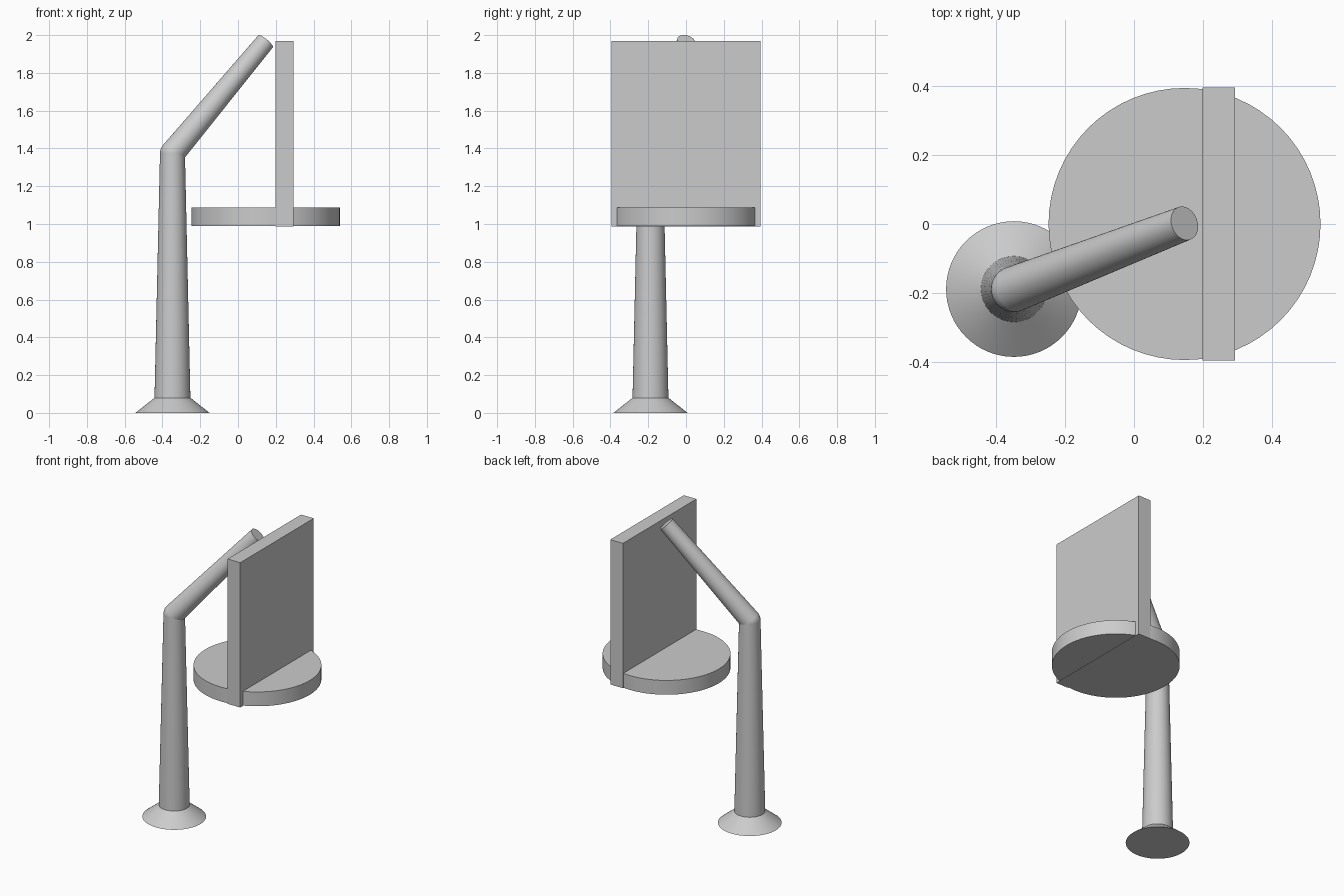
import bpy
from mathutils import Vector

old = bpy.data.objects.get("Cube")
if old:
    bpy.data.objects.remove(old, do_unlink=True)

GREY = (0.6, 0.6, 0.6, 1.0)
grey = bpy.data.materials.new("plain grey")
grey.use_nodes = True
grey.diffuse_color = GREY
grey.node_tree.nodes["Principled BSDF"].inputs["Base Color"].default_value = GREY


def finish(name, smooth=True):
    ob = bpy.context.object
    ob.name = name
    ob.data.materials.append(grey)
    if smooth:
        bpy.ops.object.shade_smooth_by_angle()
    return ob


def tapered_rod(name, start, end, r_start, r_end):
    """Round rod with capped ends running between two points."""
    axis = end - start
    bpy.ops.mesh.primitive_cone_add(
        vertices=64, radius1=r_start, radius2=r_end, depth=axis.length,
        location=(start + end) / 2,
        rotation=axis.to_track_quat("Z", "Y").to_euler())
    return finish(name)


foot = Vector((-0.347, -0.188, 0))
collar = foot + Vector((0, 0, 0.08))
elbow = foot + Vector((0, 0, 1.375))
tip = Vector((0.146, 0.002, 1.967))

# Flared foot, tapering post, round elbow and slanted arm
tapered_rod("foot", foot, collar, 0.196, 0.095)
tapered_rod("post", collar, elbow, 0.095, 0.066)
bpy.ops.mesh.primitive_uv_sphere_add(segments=48, ring_count=24, radius=0.066, location=elbow)
finish("elbow")
tapered_rod("arm", elbow, tip, 0.066, 0.05)

# Floating round plate
centre = Vector((0.146, 0, 0.99))
tapered_rod("round_plate", centre, centre + Vector((0, 0, 0.097)), 0.393, 0.393)

# Upright panel cutting through the plate
bpy.ops.mesh.primitive_cube_add(size=1, location=(0.245, 0, 1.479))
bpy.context.object.scale = (0.095, 0.788, 0.982)
bpy.ops.object.transform_apply(location=False, rotation=False, scale=True)
finish("upright_panel", smooth=False)
